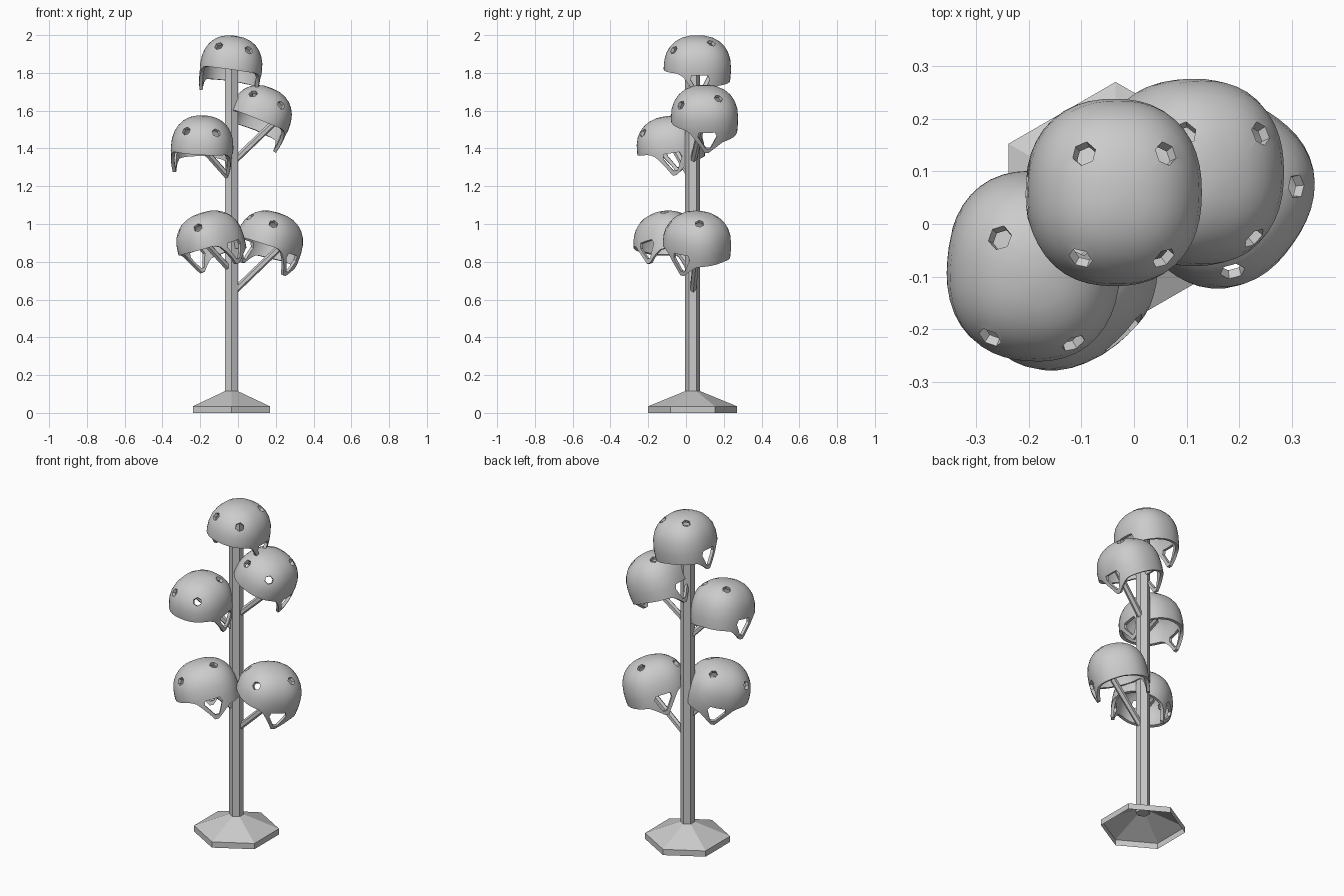
import bpy, bmesh, math
from mathutils import Matrix, Vector

if "Cube" in bpy.data.objects:
    bpy.data.objects.remove(bpy.data.objects["Cube"])

PX, PY = -0.035, 0.035  # stand axis


def add_object(name, mesh):
    ob = bpy.data.objects.new(name, mesh)
    bpy.context.collection.objects.link(ob)
    return ob


def bm_object(name, bm):
    bmesh.ops.recalc_face_normals(bm, faces=bm.faces)
    me = bpy.data.meshes.new(name)
    bm.to_mesh(me)
    bm.free()
    return add_object(name, me)


def hex_bar(name, a, b, r):
    a, b = Vector(a), Vector(b)
    d = b - a
    rot = d.to_track_quat('Z', 'Y').to_matrix().to_4x4()
    bm = bmesh.new()
    bmesh.ops.create_cone(bm, cap_ends=True, segments=6, radius1=r, radius2=r, depth=d.length,
                          matrix=Matrix.Translation((a + b) / 2) @ rot)
    return bm_object(name, bm)


# Six-sided foot, open underneath
bm = bmesh.new()
rings = []
for r, z in ((0.235, 0), (0.235, 0.035), (0.04, 0.115)):
    rings.append([bm.verts.new((PX + r * math.sin(k * math.pi / 3),
                                PY + r * math.cos(k * math.pi / 3), z)) for k in range(6)])
for lo, hi in zip(rings, rings[1:]):
    for k in range(6):
        bm.faces.new((lo[k], lo[k - 1], hi[k - 1], hi[k]))
bm_object("stand_foot", bm)

# Six-sided pole with points towards front and back
hex_bar("stand_pole", (PX, PY, 0.10), (PX, PY, 1.93), 0.04)

# Helmet lower edge: angle from the front, height
RIM = [(0, -0.01), (55, -0.012), (66, -0.03), (80, -0.09), (90, -0.14), (98, -0.14),
       (112, -0.105), (124, -0.08), (150, -0.075), (180, -0.07)]


def rim(deg):
    for (a, za), (b, zb) in zip(RIM, RIM[1:]):
        if deg <= b:
            return za + (zb - za) * (deg - a) / (b - a)
    return RIM[-1][1]


# Helmet shell: rounded-box dome plus a skirt with ear flaps
SEG, DOME, SKIRT = 44, 7, 4
AX, AY, H = 0.165, 0.178, 0.17


def ring_point(k, f, z):
    t = 2 * math.pi * k / SEG
    s, c = math.sin(t), -math.cos(t)
    n = (abs(s) ** 2.3 + abs(c) ** 2.3) ** (-1 / 2.3)
    return (AX * n * s * f, AY * n * c * f, z)


bm = bmesh.new()
rings = []
for j in range(SKIRT, 0, -1):
    row = []
    for k in range(SEG):
        deg = 360 * k / SEG
        z = rim(min(deg, 360 - deg)) * j / SKIRT
        row.append(bm.verts.new(ring_point(k, 1 - 5 * z * z, z)))
    rings.append(row)
for j in range(DOME):
    p = math.pi / 2 * j / DOME
    f, z = math.cos(p) ** 0.85, H * math.sin(p) ** 0.9
    rings.append([bm.verts.new(ring_point(k, f, z)) for k in range(SEG)])
for lo, hi in zip(rings, rings[1:]):
    for k in range(SEG):
        bm.faces.new((lo[k - 1], lo[k], hi[k], hi[k - 1]))
top = bm.verts.new((0, 0, H))
for k in range(SEG):
    bm.faces.new((rings[-1][k - 1], rings[-1][k], top))
shell = bm_object("helmet_shell", bm)
solid = shell.modifiers.new("thickness", 'SOLIDIFY')
solid.thickness = 0.018
solid.offset = -1

# Cutters: flared six-sided vents and the ear flap openings
bm = bmesh.new()
for sx in (-1, 1):
    for d in ((0.08 * sx, -0.125, 0.105), (0.08 * sx, 0.075, 0.145)):
        d = Vector(d).normalized()
        bmesh.ops.create_cone(bm, cap_ends=True, segments=6, radius1=0.01, radius2=0.038, depth=0.16,
                              matrix=Matrix.Translation(d * 0.18)
                              @ d.to_track_quat('Z', 'Y').to_matrix().to_4x4())
EAR = [(-0.03, -0.02), (0.055, -0.02), (0.065, -0.045), (0.03, -0.115), (0.008, -0.115), (-0.035, -0.045)]
left = [bm.verts.new((-0.25, y, z)) for y, z in EAR]
right = [bm.verts.new((0.25, y, z)) for y, z in EAR]
bm.faces.new(left)
bm.faces.new(right[::-1])
for k in range(6):
    bm.faces.new((left[k], left[k - 1], right[k - 1], right[k]))
cutter = bm_object("helmet_cutter", bm)
cutter.hide_render = True
cut = shell.modifiers.new("openings", 'BOOLEAN')
cut.operation = 'DIFFERENCE'
cut.solver = 'EXACT'
cut.object = cutter

bpy.context.view_layer.update()
deps = bpy.context.evaluated_depsgraph_get()
helmet = bpy.data.meshes.new_from_object(shell.evaluated_get(deps))
helmet.shade_smooth()
helmet.set_sharp_from_angle(angle=math.radians(35))
bpy.data.objects.remove(shell)
bpy.data.objects.remove(cutter)

# Helmets: centre, lean to the right, forward pitch, turn
HELMETS = {
    "top_helmet": ((-0.037, 0.06, 1.828), 8, 0, 0),
    "upper_right_helmet": ((0.115, 0.098, 1.562), 22, 0, 0),
    "middle_left_helmet": ((-0.19, -0.082, 1.403), 3, 9, -4),
    "lower_left_helmet": ((-0.145, -0.10, 0.897), -17, 2, -48),
    "lower_right_helmet": ((0.165, 0.058, 0.897), 17, 0, -36),
}
for name, (loc, lean, pitch, turn) in HELMETS.items():
    ob = add_object(name, helmet)
    ob.matrix_world = (Matrix.Translation(loc)
                       @ Matrix.Rotation(math.radians(lean), 4, 'Y')
                       @ Matrix.Rotation(math.radians(pitch), 4, 'X')
                       @ Matrix.Rotation(math.radians(turn), 4, 'Z'))

# Slanted arms from the pole into each helmet
for name, z, end in (("upper_right_arm", 1.32, (0.215, 0.09, 1.56)),
                     ("middle_left_arm", 1.23, (-0.23, -0.09, 1.45)),
                     ("lower_left_arm", 0.75, (-0.21, -0.10, 0.94)),
                     ("lower_right_arm", 0.63, (0.225, 0.06, 0.88))):
    hex_bar(name, (PX, PY, z), end, 0.018)
